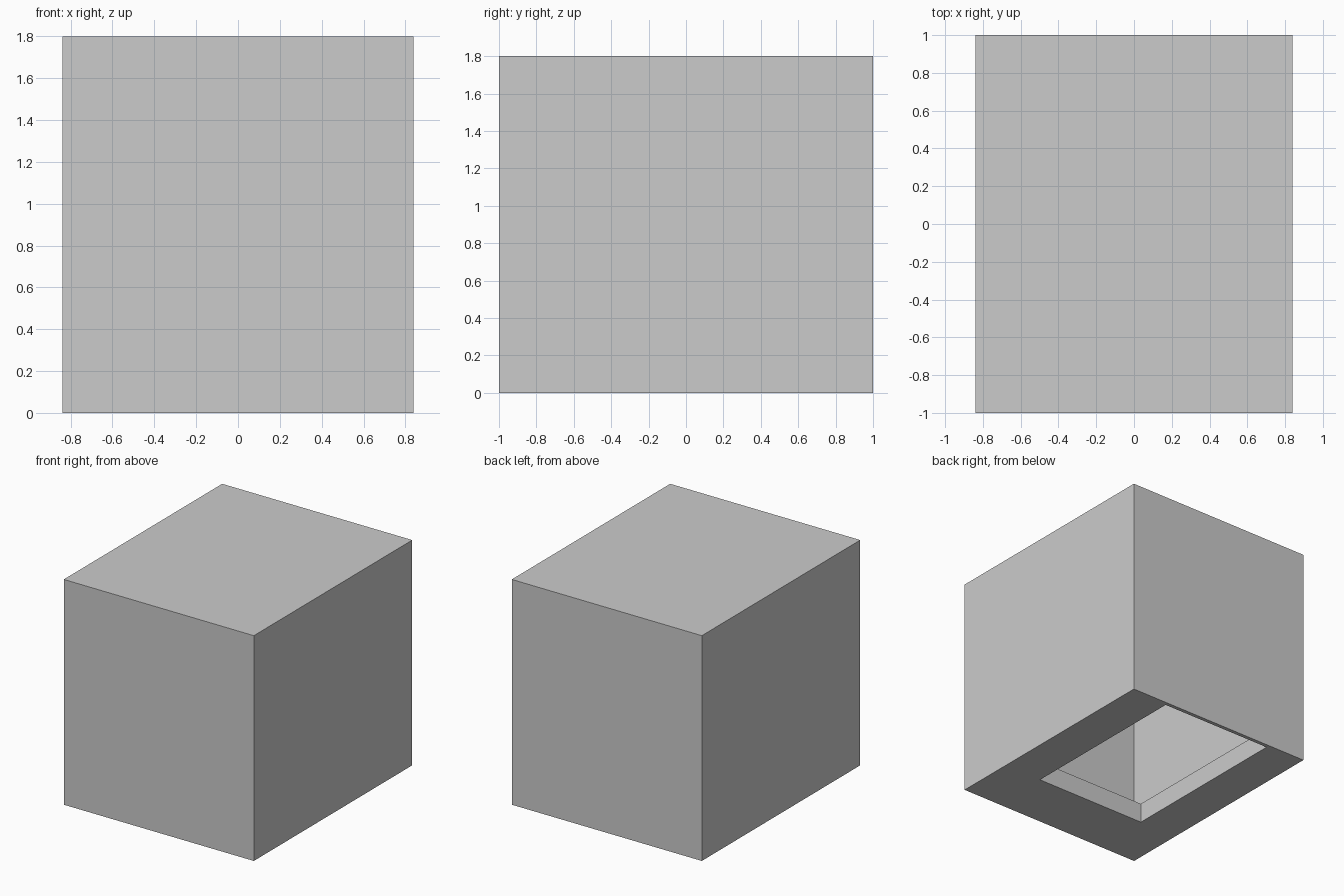
import bpy, bmesh

if "Cube" in bpy.data.objects:
    bpy.data.objects.remove(bpy.data.objects["Cube"])

W, D, H = 0.84, 1.0, 1.8            # half width, half depth, height
HOLE_X, HOLE_Y0, HOLE_Y1 = 0.50, -0.515, 0.97
LIP = 0.16                          # height of the rim around the opening

bm = bmesh.new()

# Outer box shell standing on the ground
bmesh.ops.create_cube(bm, size=2)
for v in bm.verts:
    v.co = (v.co.x * W, v.co.y * D, (v.co.z + 1) * H / 2)

bm.normal_update()
bottom = min(bm.faces, key=lambda f: f.calc_center_median().z)


def inset_to(face, z):
    """Inset the face and place its corners on the opening at height z."""
    bmesh.ops.inset_individual(bm, faces=[face], thickness=0.1)
    for v in face.verts:
        v.co = (HOLE_X if v.co.x > 0 else -HOLE_X,
                HOLE_Y1 if v.co.y > 0 else HOLE_Y0, z)


# Off-centre opening in the underside, then its upright rim
inset_to(bottom, 0)
bm.normal_update()
inset_to(bottom, LIP)

# Leave the opening uncovered so the hollow inside shows
bmesh.ops.delete(bm, geom=[bottom], context='FACES_ONLY')
bm.normal_update()

mesh = bpy.data.meshes.new("hollow_box")
bm.to_mesh(mesh)
bm.free()
bpy.context.collection.objects.link(bpy.data.objects.new("hollow_box", mesh))
